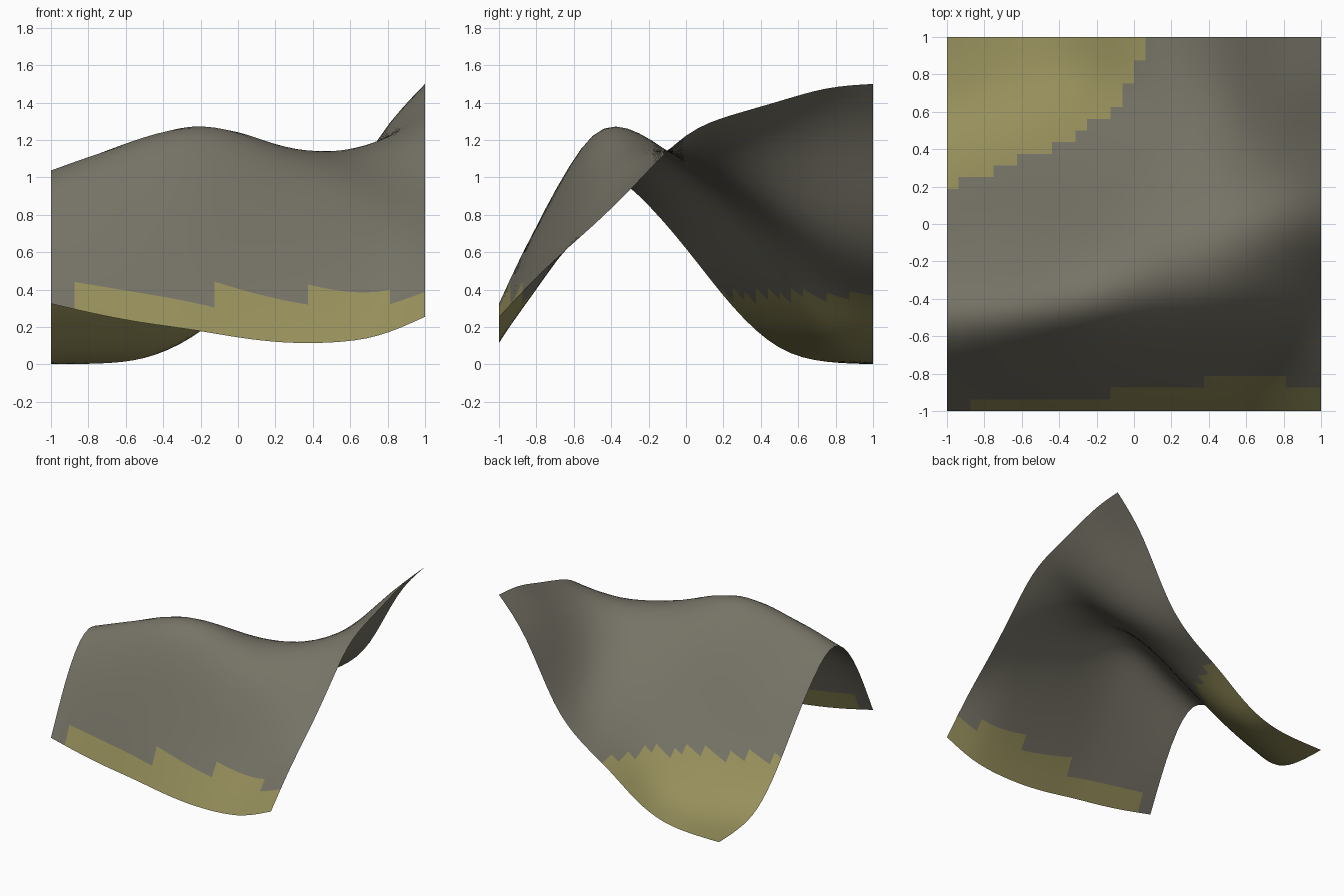
import bpy
import bmesh

if "Cube" in bpy.data.objects:
    bpy.data.objects.remove(bpy.data.objects["Cube"])

CELLS = 32
LOW_LEVEL = 0.368

# Height profiles running left to right, from the front edge to the back edge
PROFILES = [
    [0.325, 0.268, 0.222, 0.186, 0.145, 0.118, 0.118, 0.155, 0.255],
    [0.82, 0.835, 0.82, 0.768, 0.673, 0.58, 0.505, 0.473, 0.515],
    [1.037, 1.125, 1.195, 1.22, 1.15, 1.03, 0.92, 0.815, 0.74],
    [0.90, 1.00, 1.125, 1.22, 1.227, 1.165, 1.11, 1.045, 0.985],
    [0.62, 0.74, 0.86, 0.975, 1.055, 1.09, 1.13, 1.185, 1.223],
    [0.31, 0.415, 0.53, 0.66, 0.80, 0.90, 1.01, 1.185, 1.335],
    [0.09, 0.15, 0.248, 0.385, 0.55, 0.71, 0.88, 1.185, 1.408],
    [0.015, 0.035, 0.082, 0.192, 0.386, 0.56, 0.79, 1.205, 1.475],
    [0.002, 0.005, 0.035, 0.145, 0.325, 0.49, 0.75, 1.195, 1.50],
]


def spline(values, t):
    """Natural cubic spline through evenly spaced values, t from 0 to 1."""
    n = len(values) - 1
    c, d = [0.0] * (n + 1), [0.0] * (n + 1)
    for i in range(1, n):
        rhs = 6 * (values[i - 1] - 2 * values[i] + values[i + 1])
        m = 4 - c[i - 1]
        c[i] = 1 / m
        d[i] = (rhs - d[i - 1]) / m
    curve = [0.0] * (n + 1)
    for i in range(n - 1, 0, -1):
        curve[i] = d[i] - c[i] * curve[i + 1]
    i = min(int(t * n), n - 1)
    b = t * n - i
    a = 1 - b
    return (a * values[i] + b * values[i + 1]
            + ((a ** 3 - a) * curve[i] + (b ** 3 - b) * curve[i + 1]) / 6)


def material(name, rgb):
    mat = bpy.data.materials.new(name)
    mat.diffuse_color = (*rgb, 1)
    mat.use_nodes = True
    mat.node_tree.nodes["Principled BSDF"].inputs["Base Color"].default_value = mat.diffuse_color
    return mat


# Terrain sheet: a square grid lifted to the interpolated heights
bm = bmesh.new()
bmesh.ops.create_grid(bm, x_segments=CELLS, y_segments=CELLS, size=1)
for v in bm.verts:
    u, w = (v.co.x + 1) / 2, (v.co.y + 1) / 2
    v.co.z = max(0.0, spline([spline(p, u) for p in PROFILES], w))

# Low ground is sandy, everything higher is rock
for f in bm.faces:
    f.smooth = True
    f.material_index = 1 if f.calc_center_median().z < LOW_LEVEL else 0
bm.normal_update()

mesh = bpy.data.meshes.new("terrain")
bm.to_mesh(mesh)
bm.free()
mesh.materials.append(material("rock grey", (0.18, 0.17, 0.132)))
mesh.materials.append(material("sandy olive", (0.305, 0.275, 0.106)))
terrain = bpy.data.objects.new("terrain", mesh)
bpy.context.collection.objects.link(terrain)
